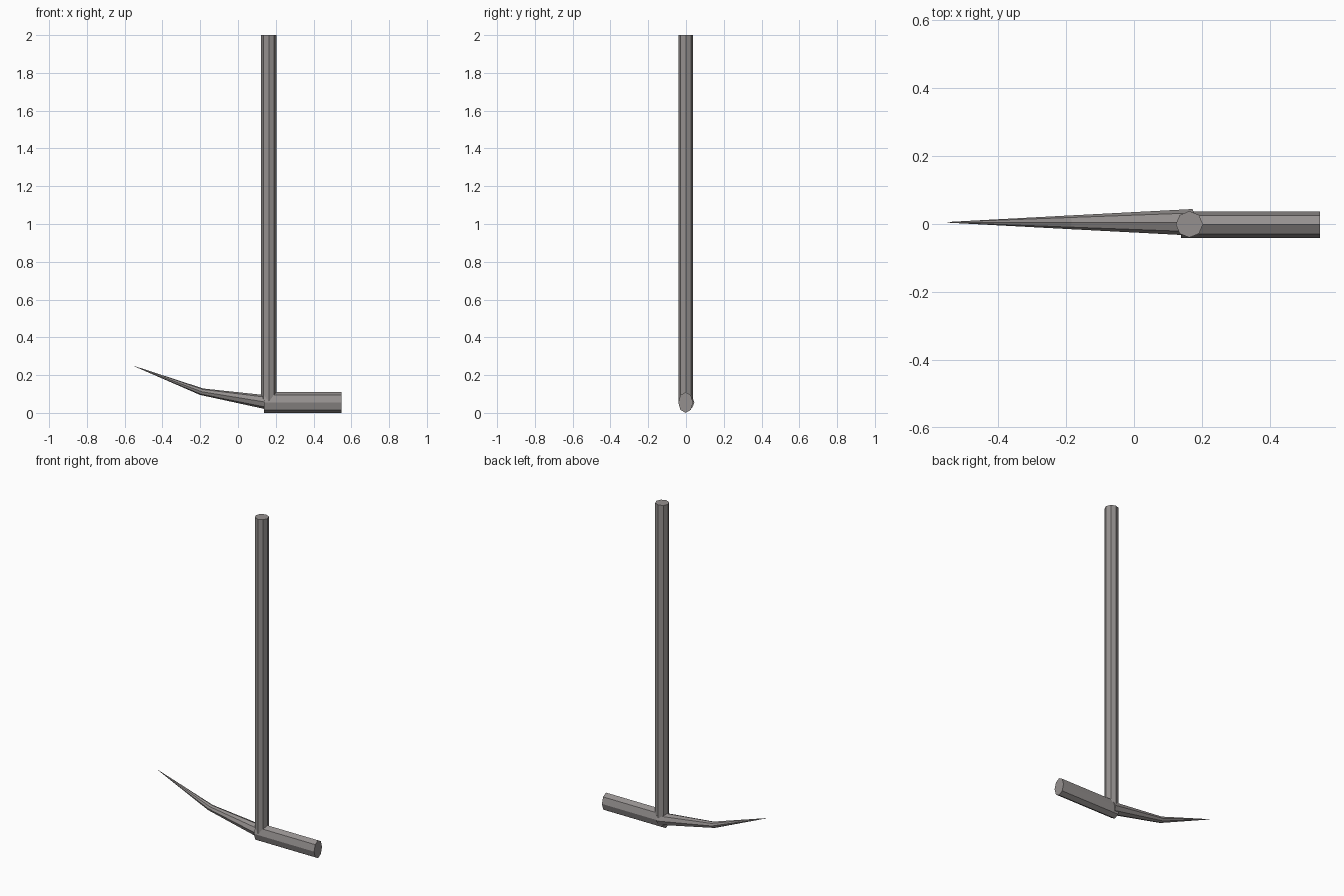
import bpy, bmesh, math
from mathutils import Vector

if "Cube" in bpy.data.objects:
    bpy.data.objects.remove(bpy.data.objects["Cube"])

metal = bpy.data.materials.new("warm_grey")
metal.diffuse_color = (0.30, 0.28, 0.275, 1)
metal.use_nodes = True
metal.node_tree.nodes["Principled BSDF"].inputs["Base Color"].default_value = metal.diffuse_color
SIDES = 8


def ring(center, u, v, ru, rv):
    """Eight-sided section around center, spanned by directions u and v."""
    c, u, v = Vector(center), Vector(u).normalized(), Vector(v).normalized()
    return [c + u * ru * math.cos(a) + v * rv * math.sin(a)
            for a in (2 * math.pi * i / SIDES for i in range(SIDES))]


def loft(name, rings):
    """Flat-shaded tube through the rings, capped at both ends."""
    bm = bmesh.new()
    rows = [[bm.verts.new(p) for p in r] for r in rings]
    for a, b in zip(rows, rows[1:]):
        for i in range(SIDES):
            j = (i + 1) % SIDES
            bm.faces.new((a[i], a[j], b[j], b[i]))
    bm.faces.new(rows[0])
    bm.faces.new(rows[-1])
    bmesh.ops.remove_doubles(bm, verts=bm.verts, dist=1e-6)
    bmesh.ops.recalc_face_normals(bm, faces=bm.faces)
    mesh = bpy.data.meshes.new(name)
    bm.to_mesh(mesh)
    bm.free()
    mesh.materials.append(metal)
    bpy.context.collection.objects.link(bpy.data.objects.new(name, mesh))


X, Y, Z = (1, 0, 0), (0, 1, 0), (0, 0, 1)

# Upright handle
loft("handle", [ring((0.163, -0.001, z), X, Y, 0.04, 0.039) for z in (0.05, 2.0)])

# Hammer side of the head, taller than wide
loft("hammer_head", [ring((x, -0.002, 0.055), Y, Z, 0.039, 0.055) for x in (0.138, 0.547)])

# Curved spike tapering to a point
loft("spike", [
    ring((0.172, 0.005, 0.053), Y, (0.2, 0, 1), 0.039, 0.038),
    ring((-0.192, 0.005, 0.112), Y, (0.5, 0, 1), 0.02, 0.019),
    ring((-0.548, 0.005, 0.247), Y, (0.35, 0, 1), 0.001, 0.001),
])
